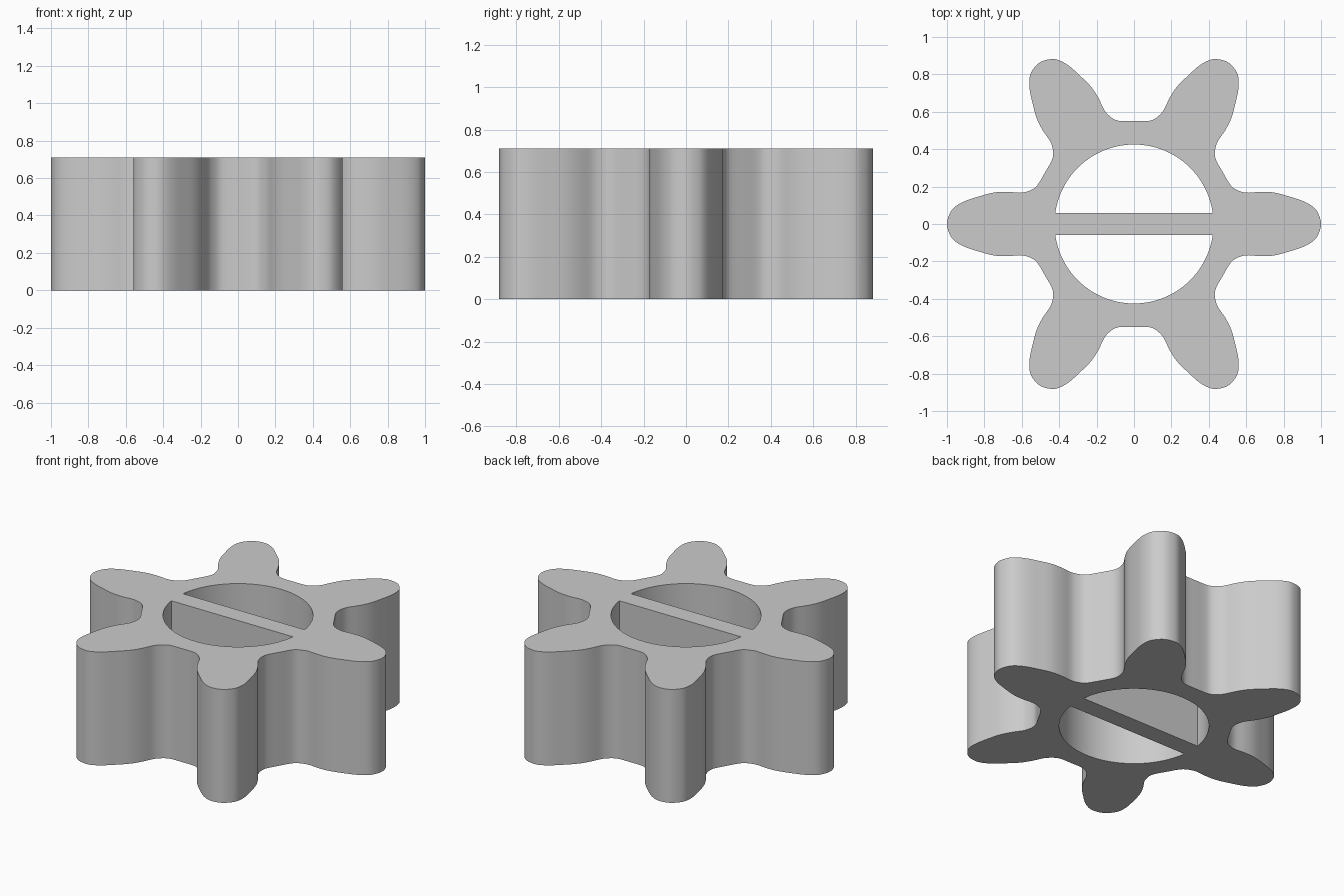
import bpy
import bmesh
from math import cos, sin, pi, asin, radians
from mathutils import Vector, Matrix

HEIGHT = 0.71
LOBES = 6
HOLE_RADIUS = 0.425
BAR_HALF = 0.058

cube = bpy.data.objects.get("Cube")
if cube:
    bpy.data.objects.remove(cube, do_unlink=True)

grey = bpy.data.materials.new("plain grey")
grey.use_nodes = True
colour = (0.6, 0.6, 0.6, 1)
grey.diffuse_color = colour
grey.node_tree.nodes["Principled BSDF"].inputs["Base Color"].default_value = colour

# Half of one lobe, from its tip to the middle of the valley
half_lobe = [(1, 0), (0.99, 0.045), (0.965, 0.085), (0.91, 0.12), (0.83, 0.147),
             (0.75, 0.168), (0.68, 0.172), (0.61, 0.167), (0.57, 0.174),
             (0.535, 0.19), (0.51, 0.217), (0.476, 0.275)]


def smooth_loop(points, steps=4):
    """Closed spline through the points."""
    result = []
    n = len(points)
    for i in range(n):
        a, b, c, d = (points[(i + k) % n] for k in (-1, 0, 1, 2))
        for s in range(steps):
            t = s / steps
            result.append(b + (c - a) * t / 2
                          + (a * 2 - b * 5 + c * 4 - d) * t ** 2 / 2
                          + (b * 3 - a - c * 3 + d) * t ** 3 / 2)
    return result


def star_outline():
    lobe = [Vector((x, -y)) for x, y in reversed(half_lobe[1:])]
    lobe += [Vector(p) for p in half_lobe[:-1]]
    points = []
    for k in range(LOBES):
        turn = Matrix.Rotation(2 * pi * k / LOBES, 2)
        points += [turn @ p for p in lobe]
    return smooth_loop(points)


def half_round(side, segments=48):
    """Circle segment on one side of the cross bar."""
    start = asin(BAR_HALF / HOLE_RADIUS)
    angles = [start + (pi - 2 * start) * i / segments for i in range(segments + 1)]
    return [Vector((HOLE_RADIUS * cos(a), side * HOLE_RADIUS * sin(a))) for a in angles]


# Star body with two half-round openings that leave a cross bar
bm = bmesh.new()
for loop in (star_outline(), half_round(1), half_round(-1)):
    verts = [bm.verts.new((p.x, p.y, 0)) for p in loop]
    for i, v in enumerate(verts):
        bm.edges.new((v, verts[i - 1]))
bmesh.ops.triangle_fill(bm, edges=bm.edges[:], use_beauty=True, normal=(0, 0, 1))
top = bmesh.ops.extrude_face_region(bm, geom=bm.faces[:], use_keep_orig=True)
lifted = [g for g in top["geom"] if isinstance(g, bmesh.types.BMVert)]
bmesh.ops.translate(bm, verts=lifted, vec=(0, 0, HEIGHT))
bmesh.ops.recalc_face_normals(bm, faces=bm.faces[:])

mesh = bpy.data.meshes.new("star_knob")
bm.to_mesh(mesh)
bm.free()
mesh.materials.append(grey)
knob = bpy.data.objects.new("star_knob", mesh)
bpy.context.collection.objects.link(knob)

bpy.ops.object.select_all(action="DESELECT")
knob.select_set(True)
bpy.context.view_layer.objects.active = knob
bpy.ops.object.shade_smooth_by_angle(angle=radians(35))
